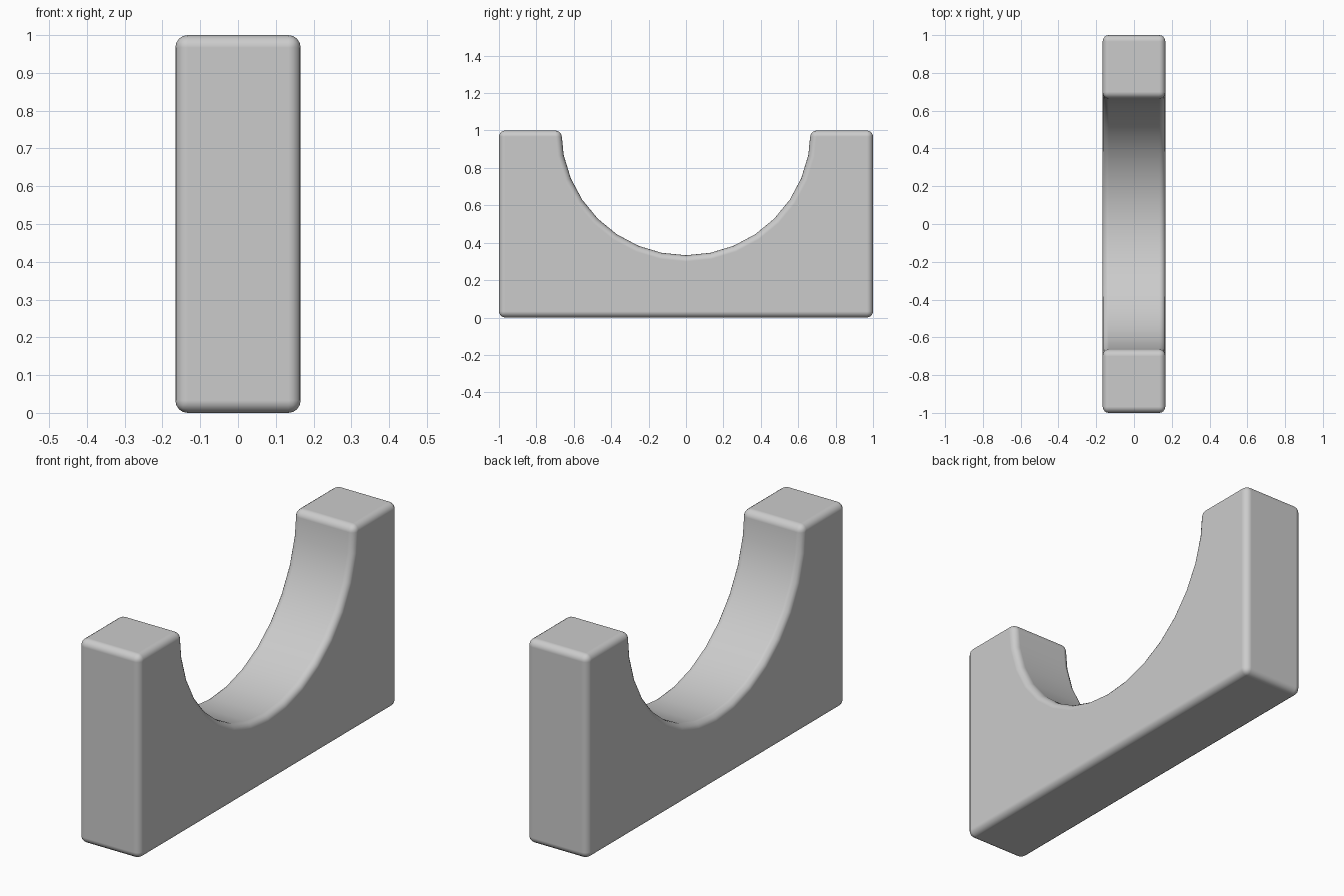
import bpy, bmesh, math

if "Cube" in bpy.data.objects:
    bpy.data.objects.remove(bpy.data.objects["Cube"])

HALF_W = 0.166   # half thickness along x
R = 0.667        # radius of the round cut-out
SEGS = 16        # facets on the half circle

# Side profile (y, z): block with a half-round cut-out from the top
profile = [(-1, 1), (-1, 0), (1, 0), (1, 1)]
for i in range(SEGS + 1):
    a = math.pi * i / SEGS
    profile.append((R * math.cos(a), 1 - R * math.sin(a)))

# Extrude the profile across the thickness
bm = bmesh.new()
face = bm.faces.new([bm.verts.new((-HALF_W, y, z)) for y, z in profile])
ext = bmesh.ops.extrude_face_region(bm, geom=[face])
bmesh.ops.translate(bm, vec=(2 * HALF_W, 0, 0),
                    verts=[v for v in ext["geom"] if isinstance(v, bmesh.types.BMVert)])
bmesh.ops.recalc_face_normals(bm, faces=bm.faces)
mesh = bpy.data.meshes.new("arch_block")
bm.to_mesh(mesh)
bm.free()
block = bpy.data.objects.new("arch_block", mesh)
bpy.context.collection.objects.link(block)

# Rounded edges everywhere except between the arc facets
bevel = block.modifiers.new("rounded_edges", "BEVEL")
bevel.width = 0.033
bevel.segments = 4
bevel.limit_method = "ANGLE"
bevel.angle_limit = math.radians(30)
bevel.harden_normals = True

# Smooth shading
for p in mesh.polygons:
    p.use_smooth = True
